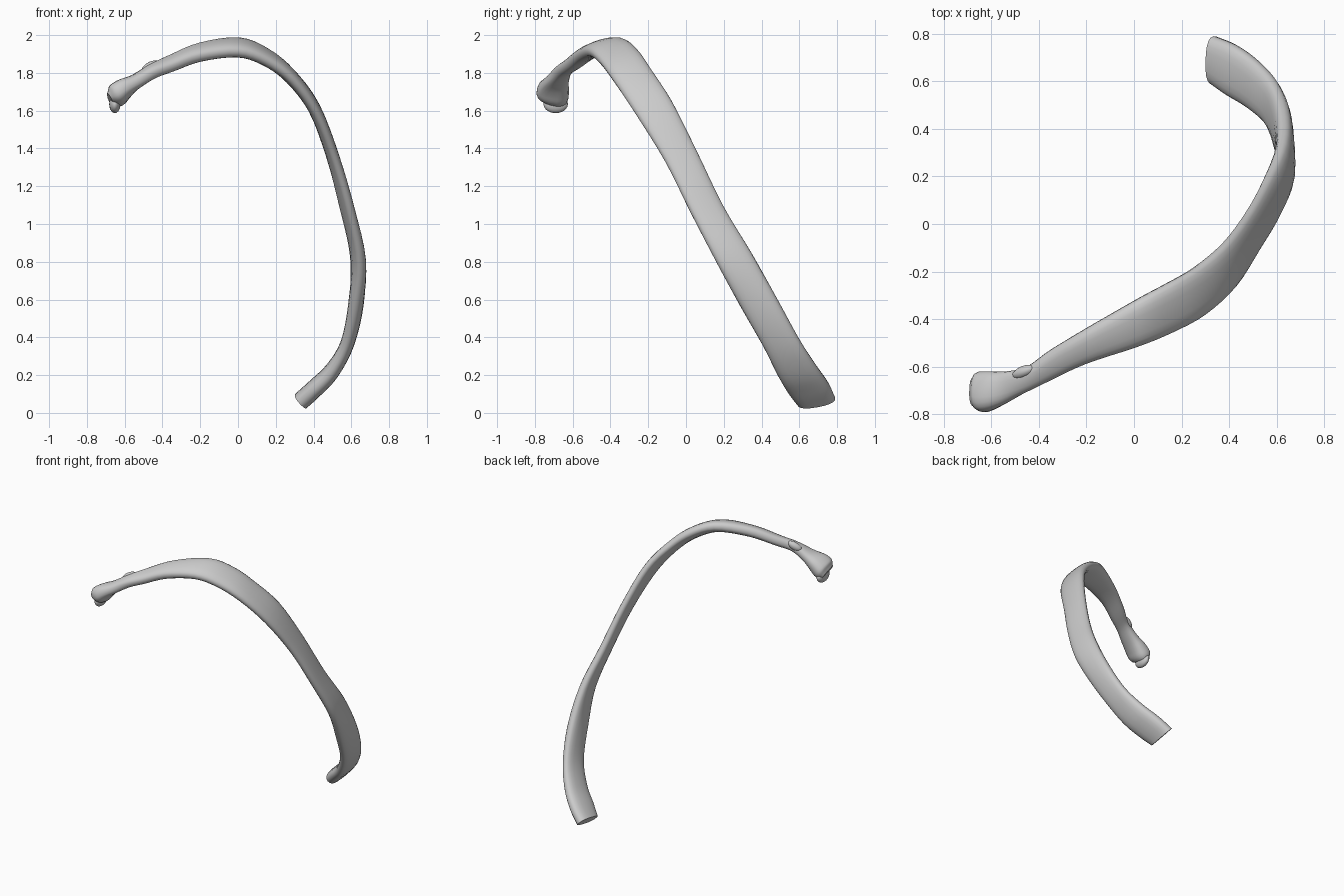
import bpy, bmesh, math
from mathutils import Vector as V

if "Cube" in bpy.data.objects:
    bpy.data.objects.remove(bpy.data.objects["Cube"])

# Stations from head to front end: upper edge, lower edge, half thickness
UPPER = [(-.675, -.65, 1.635), (-.645, -.625, 1.655), (-.60, -.62, 1.705), (-.54, -.62, 1.76),
         (-.45, -.60, 1.83), (-.35, -.53, 1.88), (-.2, -.44, 1.94), (0, -.325, 1.965),
         (.14, -.25, 1.91), (.26, -.18, 1.81), (.385, -.075, 1.65), (.485, .06, 1.38),
         (.56, .2, 1.09), (.62, .345, .85), (.63, .485, .60), (.59, .60, .39),
         (.51, .69, .25), (.42, .755, .155), (.335, .79, .08)]
LOWER = [(-.68, -.765, 1.68), (-.65, -.788, 1.70), (-.61, -.785, 1.725), (-.54, -.755, 1.75),
         (-.45, -.705, 1.79), (-.35, -.655, 1.825), (-.2, -.585, 1.88), (0, -.52, 1.905),
         (.15, -.46, 1.86), (.29, -.385, 1.76), (.42, -.265, 1.58), (.52, -.11, 1.33),
         (.60, .025, 1.06), (.65, .165, .79), (.62, .29, .56), (.57, .41, .35),
         (.49, .485, .20), (.40, .54, .11), (.33, .59, .045)]
THICK = [.03, .058, .055, .04, .036, .037, .04, .042, .04, .037, .034, .032, .034,
         .038, .041, .037, .042, .046, .046]
SIDES, STEPS = 20, 4


def smooth_path(points):
    """Catmull-Rom resampling of the stations."""
    p = [2 * points[0] - points[1]] + points + [2 * points[-1] - points[-2]]
    out = []
    for i in range(1, len(p) - 2):
        a, b, c, d = p[i - 1:i + 3]
        for k in range(STEPS):
            t = k / STEPS
            out.append(.5 * (2 * b + (c - a) * t + (2 * a - 5 * b + 4 * c - d) * t * t
                             + (3 * b - a - 3 * c + d) * t ** 3))
    return out + [points[-1]]


def rounded(v):
    return math.copysign(abs(v) ** .8, v)


up = smooth_path([V(p) for p in UPPER])
low = smooth_path([V(p) for p in LOWER])
thick = smooth_path([V((t, 0, 0)) for t in THICK])
mid = [(a + b) / 2 for a, b in zip(up, low)]

# Rib shaft: flattened oval section lofted along the curve
bm = bmesh.new()
rings = []
for i, c in enumerate(mid):
    wide = (up[i] - low[i]) / 2
    tangent = mid[min(i + 1, len(mid) - 1)] - mid[max(i - 1, 0)]
    thin = tangent.cross(wide).normalized() * thick[i].x
    ring = []
    for k in range(SIDES):
        a = 2 * math.pi * k / SIDES
        ring.append(bm.verts.new(c + wide * rounded(math.cos(a)) + thin * rounded(math.sin(a))))
    rings.append(ring)
for r, s in zip(rings, rings[1:]):
    for k in range(SIDES):
        n = (k + 1) % SIDES
        bm.faces.new((r[k], r[n], s[n], s[k]))
bm.faces.new(rings[0][::-1])
bm.faces.new(rings[-1])
bmesh.ops.recalc_face_normals(bm, faces=bm.faces)
mesh = bpy.data.meshes.new("rib_shaft")
bm.to_mesh(mesh)
bm.free()
shaft = bpy.data.objects.new("rib_shaft", mesh)
bpy.context.collection.objects.link(shaft)


# Small knobs: bump on the neck and the lower lip of the head
def knob(name, loc, scale, rot):
    bpy.ops.mesh.primitive_uv_sphere_add(segments=16, ring_count=10, radius=1,
                                         location=loc, rotation=rot)
    ob = bpy.context.object
    ob.name = name
    ob.scale = scale
    return ob


parts = [shaft,
         knob("neck_bump", (-.465, -.622, 1.83), (.055, .025, .027), (0, -.5, .4)),
         knob("head_lip", (-.652, -.69, 1.635), (.03, .065, .048), (0, 0, 0))]

bpy.ops.object.select_all(action='DESELECT')
for ob in parts:
    ob.select_set(True)
bpy.context.view_layer.objects.active = shaft
bpy.ops.object.shade_smooth_by_angle(angle=math.radians(40))
